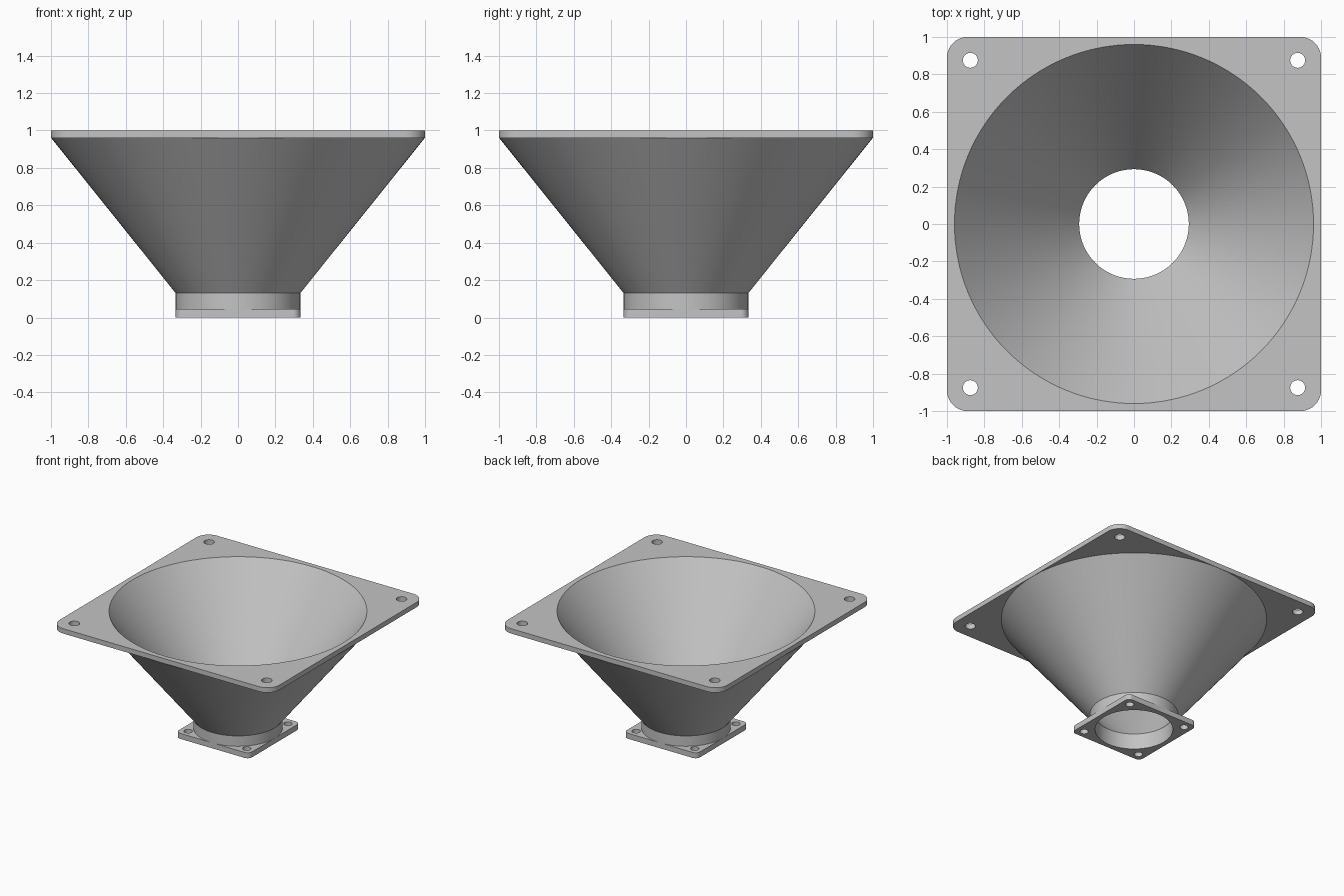
import bpy, bmesh
from math import sin, cos, pi, radians

if "Cube" in bpy.data.objects:
    bpy.data.objects.remove(bpy.data.objects["Cube"], do_unlink=True)

SEGMENTS = 128
GREY = (0.55, 0.55, 0.55, 1)
grey = bpy.data.materials.new("plain grey")
grey.use_nodes = True
grey.diffuse_color = GREY
grey.node_tree.nodes["Principled BSDF"].inputs["Base Color"].default_value = GREY


def finish(obj):
    """Weld, orient, colour and smooth one part."""
    bm = bmesh.new()
    bm.from_mesh(obj.data)
    bmesh.ops.remove_doubles(bm, verts=bm.verts, dist=1e-5)
    bmesh.ops.recalc_face_normals(bm, faces=bm.faces)
    bm.to_mesh(obj.data)
    bm.free()
    obj.data.materials.clear()
    obj.data.materials.append(grey)
    bpy.ops.object.select_all(action="DESELECT")
    obj.select_set(True)
    bpy.context.view_layer.objects.active = obj
    bpy.ops.object.shade_smooth_by_angle(angle=radians(30))


def circle(x, y, r, n):
    return [(x + r * cos(2 * pi * i / n), y + r * sin(2 * pi * i / n)) for i in range(n)]


def rounded_square(half, r, steps=10):
    pts = []
    for k, (sx, sy) in enumerate([(1, 1), (-1, 1), (-1, -1), (1, -1)]):
        for i in range(steps + 1):
            a = (k + i / steps) * pi / 2
            pts.append((sx * (half - r) + r * cos(a), sy * (half - r) + r * sin(a)))
    return pts


def flange(name, half, corner, bore, hole_at, hole_r, z0, z1):
    """Rounded square plate with a central bore and four bolt holes."""
    loops = [rounded_square(half, corner), circle(0, 0, bore, SEGMENTS)]
    loops += [circle(sx * hole_at, sy * hole_at, hole_r, 32) for sx in (-1, 1) for sy in (-1, 1)]
    curve = bpy.data.curves.new(name, "CURVE")
    curve.dimensions = "2D"
    curve.fill_mode = "BOTH"
    curve.extrude = (z1 - z0) / 2
    for pts in loops:
        spline = curve.splines.new("POLY")
        spline.points.add(len(pts) - 1)
        for p, (x, y) in zip(spline.points, pts):
            p.co = (x, y, 0, 1)
        spline.use_cyclic_u = True
    obj = bpy.data.objects.new(name, curve)
    bpy.context.collection.objects.link(obj)
    bpy.ops.object.select_all(action="DESELECT")
    obj.select_set(True)
    bpy.context.view_layer.objects.active = obj
    bpy.ops.object.convert(target="MESH")
    obj = bpy.context.view_layer.objects.active
    for v in obj.data.vertices:
        v.co.z += (z0 + z1) / 2
    finish(obj)


def lathe(name, profile):
    """Closed (radius, height) profile turned about the z axis."""
    bm = bmesh.new()
    rings = [[bm.verts.new((x, y, z)) for x, y in circle(0, 0, r, SEGMENTS)] for r, z in profile]
    for a, b in zip(rings, rings[1:] + rings[:1]):
        for i in range(SEGMENTS):
            j = (i + 1) % SEGMENTS
            bm.faces.new((a[i], a[j], b[j], b[i]))
    mesh = bpy.data.meshes.new(name)
    bm.to_mesh(mesh)
    bm.free()
    obj = bpy.data.objects.new(name, mesh)
    bpy.context.collection.objects.link(obj)
    finish(obj)


# Hollow cone with its straight collar; the ends are buried in the flanges
lathe("funnel_body", [(0.293, 0), (0.293, 0.13), (0.96, 1), (0.999, 0.96),
                      (0.333, 0.13), (0.333, 0.02), (0.31, 0)])

# Mounting plates at the wide and narrow ends
flange("top_flange", 1.0, 0.11, 0.96, 0.875, 0.04, 0.96, 1.0)
flange("bottom_flange", 0.333, 0.04, 0.305, 0.267, 0.032, 0, 0.045)
